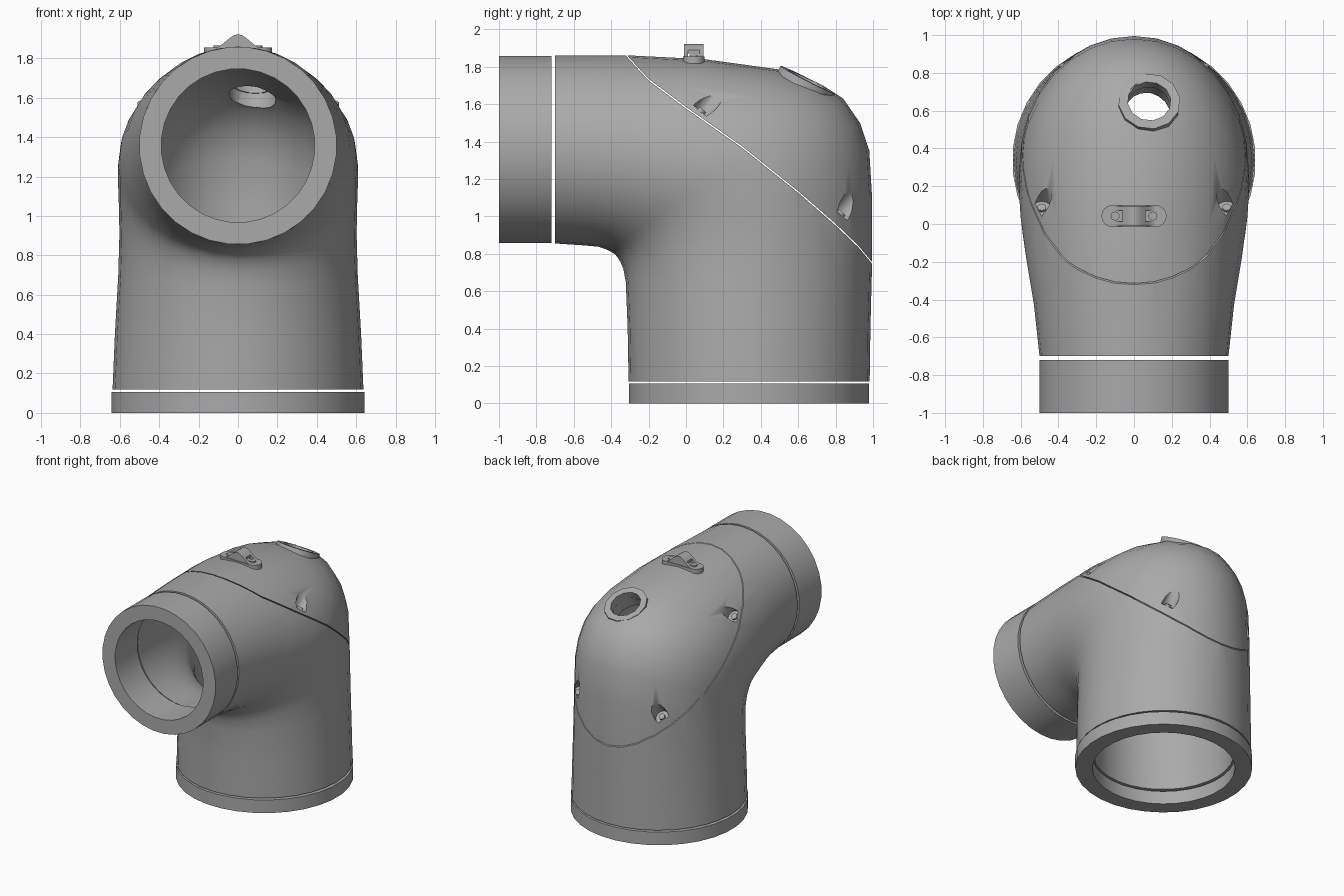
import bpy, bmesh, math
from mathutils import Vector, Matrix
from mathutils.bvhtree import BVHTree

if "Cube" in bpy.data.objects:
    bpy.data.objects.remove(bpy.data.objects["Cube"])

grey = bpy.data.materials.new("grey plastic")
grey.use_nodes = True
grey.diffuse_color = (0.4, 0.4, 0.4, 1)
grey.node_tree.nodes["Principled BSDF"].inputs["Base Color"].default_value = (0.4, 0.4, 0.4, 1)

SIDES = 32


def finish(name, bm):
    bmesh.ops.recalc_face_normals(bm, faces=bm.faces)
    mesh = bpy.data.meshes.new(name)
    bm.to_mesh(mesh)
    bm.free()
    obj = bpy.data.objects.new(name, mesh)
    mesh.materials.append(grey)
    bpy.context.collection.objects.link(obj)
    return obj


def activate(obj):
    bpy.ops.object.select_all(action='DESELECT')
    obj.select_set(True)
    bpy.context.view_layer.objects.active = obj


def smooth(obj, angle=38):
    activate(obj)
    bpy.ops.object.shade_smooth_by_angle(angle=math.radians(angle))


def cut(obj, cutter):
    activate(obj)
    mod = obj.modifiers.new("cut", 'BOOLEAN')
    mod.operation = 'DIFFERENCE'
    mod.solver = 'EXACT'
    mod.object = cutter
    bpy.ops.object.modifier_apply(modifier=mod.name)
    bpy.data.objects.remove(cutter)


def skin(bm, rings, closed):
    """Bridge a list of vertex rings; closed also joins the last to the first."""
    loops = [[bm.verts.new(p) for p in r] for r in rings]
    n = len(loops[0])
    for a, b in zip(loops, loops[1:] + (loops[:1] if closed else [])):
        for i in range(n):
            j = (i + 1) % n
            bm.faces.new((a[i], a[j], b[j], b[i]))
    return loops


def section(inner, outer, width, scale=1.0):
    """Ellipse across the pipe between its inside-bend and outside-bend points."""
    p, q = Vector((0, *inner)), Vector((0, *outer))
    mid, half = (p + q) / 2, (q - p) / 2 * scale
    return [mid + half * math.cos(t) + Vector((width * scale * math.sin(t), 0, 0))
            for t in (2 * math.pi * i / SIDES for i in range(SIDES))]


def tube(name, centre, axis, r_out, r_in, length, sides=SIDES):
    """Hollow ring starting at centre and running along axis."""
    rot = Vector(axis).to_track_quat('Z', 'Y')
    bm = bmesh.new()
    rings = [[Vector(centre) + rot @ Vector((r * math.cos(t), r * math.sin(t), h))
              for t in (2 * math.pi * (i + 0.5) / sides for i in range(sides))]
             for r, h in ((r_out, 0), (r_out, length), (r_in, length), (r_in, 0))]
    skin(bm, rings, True)
    return finish(name, bm)


def rod(name, centre, axis, radius, length, sides=16):
    """Solid cylinder starting at centre."""
    axis = Vector(axis).normalized()
    bm = bmesh.new()
    place = Matrix.Translation(Vector(centre) + axis * length / 2) @ axis.to_track_quat('Z', 'Y').to_matrix().to_4x4()
    bmesh.ops.create_cone(bm, cap_ends=True, segments=sides, radius1=radius,
                          radius2=radius, depth=length, matrix=place)
    return finish(name, bm)


def prism(name, profile, direction):
    """Extrude a closed 3D outline along a direction."""
    bm = bmesh.new()
    face = bm.faces.new([bm.verts.new(p) for p in profile])
    new = bmesh.ops.extrude_face_region(bm, geom=[face])["geom"]
    bmesh.ops.translate(bm, verts=[v for v in new if isinstance(v, bmesh.types.BMVert)],
                        vec=Vector(direction))
    return finish(name, bm)


# Elbow shell: (inside-bend y z, outside-bend y z, half width)
SECTIONS = [
    ((-.307, .118), (.982, .118), .637),
    ((-.312, .4), (.986, .4), .625),
    ((-.322, .65), (.995, .75), .608),
    ((-.335, .72), (.995, 1.1), .602),
    ((-.35, .755), (.98, 1.35), .605),
    ((-.365, .78), (.93, 1.5), .608),
    ((-.38, .797), (.84, 1.63), .608),
    ((-.4, .81), (.7, 1.72), .608),
    ((-.43, .825), (.5, 1.785), .6),
    ((-.47, .838), (.1, 1.84), .57),
    ((-.55, .845), (-.3, 1.86), .53),
    ((-.7, .855), (-.7, 1.86), .5),
]
outer = [section(*s) for s in SECTIONS]
inner = [section(*s, scale=.8) for s in SECTIONS]
bm = bmesh.new()
skin(bm, outer + inner[::-1], True)
elbow = finish("elbow_shell", bm)
tree = BVHTree.FromPolygons([v.co.copy() for v in elbow.data.vertices],
                            [p.vertices[:] for p in elbow.data.polygons])

# Sight port with a flat rim
port_axis = Vector((.05, .45, .89)).normalized()
port = Vector((.08, .645, 1.72))
cut(elbow, rod("port_cutter", port - port_axis * .3, port_axis, .12, .6))
rim = tube("port_rim", port - port_axis * .05, port_axis, .165, .115, .062, 12)

# Screw pockets along the lid seam
slope = Vector((0, .65, .76)).normalized()
for side, tag in ((1, "left"), (-1, "right")):
    for place, y, z, lean in (("front", .08, 1.56, .02), ("back", .825, 1.01, .03)):
        hit = tree.ray_cast(Vector((2 * side, y, z)), Vector((-side, 0, 0)))[0]
        base = hit - Vector((side * lean, 0, 0))
        cut(elbow, rod("pocket_cutter", base, slope, .052, .3))
        screw = rod(f"{place}_{tag}_screw", base - slope * .005, slope, .024, .02, 10)
        smooth(screw)

# Curved lid seam
SEAM = [(-.36, 1.92), (-.31, 1.855), (-.2, 1.735), (0, 1.585), (.3, 1.375),
        (.6, 1.135), (.8, .96), (.92, .845), (1.05, .69)]
gap = .009
outline = [Vector((-1, y, z)) for y, z in SEAM] + [Vector((-1, y, z - gap)) for y, z in SEAM[::-1]]
cut(elbow, prism("seam_cutter", outline, (2, 0, 0)))
smooth(elbow)
smooth(rim)

# End collars, set off by narrow gaps
smooth(tube("front_collar", (0, -1, 1.357), (0, 1, 0), .502, .39, .28))
smooth(tube("base_collar", (0, .337, 0), (0, 0, 1), .645, .52, .105))

# Strap loop on top: oval foot, two bell-shaped cheeks, bridge and screws
foot = []
for cx, start in ((.115, -90), (-.115, 90)):
    for k in range(9):
        t = math.radians(start + k * 22.5)
        foot.append(Vector((cx + .058 * math.cos(t), .042 + .058 * math.sin(t), 1.815)))
smooth(prism("loop_foot", foot, (0, 0, .04)))
arch = [(x / 100, 1.85 + .072 * (.5 + .5 * math.cos(math.pi * x / 14)) ** 1.3) for x in range(-14, 15, 2)]
for name, y in (("front_loop_cheek", -.01), ("back_loop_cheek", .072)):
    smooth(prism(name, [Vector((x, y, z)) for x, z in arch], (0, .022, 0)))
top = [p for p in arch if abs(p[0]) < .07]
bridge = [Vector((x, 0, z)) for x, z in top] + [Vector((x, 0, z - .018)) for x, z in top[::-1]]
smooth(prism("loop_bridge", bridge, (0, .085, 0)))
for x, tag in ((.1, "left"), (-.1, "right")):
    smooth(rod(f"{tag}_loop_screw", (x, .042, 1.85), (0, 0, 1), .024, .014, 12))
